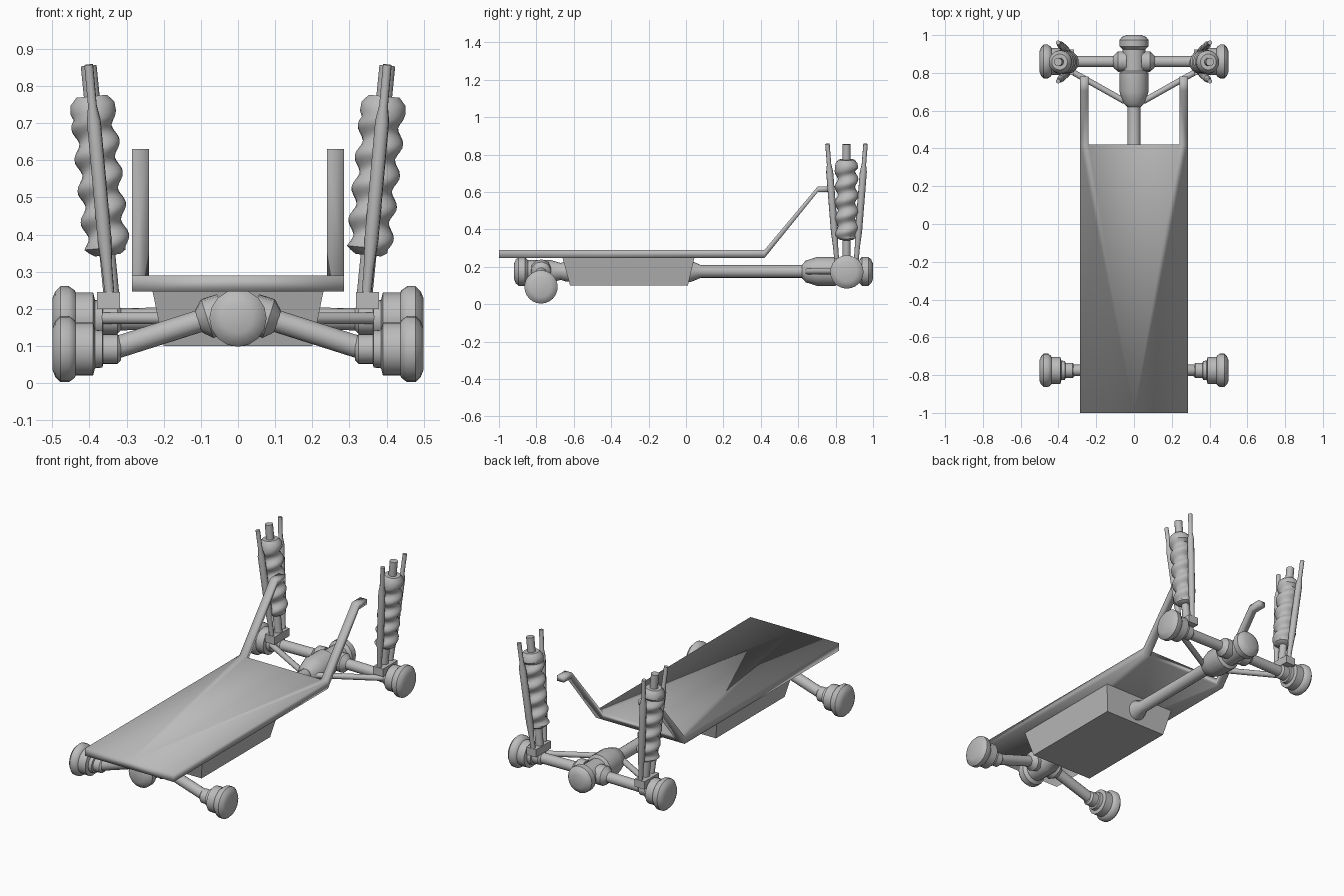
import bpy, bmesh, math
from mathutils import Vector

if "Cube" in bpy.data.objects:
    bpy.data.objects.remove(bpy.data.objects["Cube"])

grey = bpy.data.materials.new("plain_grey")
grey.diffuse_color = (0.5, 0.5, 0.5, 1)
grey.use_nodes = True
grey.node_tree.nodes["Principled BSDF"].inputs["Base Color"].default_value = grey.diffuse_color


def finish(name, bm, angle=40):
    bmesh.ops.recalc_face_normals(bm, faces=bm.faces)
    me = bpy.data.meshes.new(name)
    bm.to_mesh(me)
    bm.free()
    ob = bpy.data.objects.new(name, me)
    bpy.context.collection.objects.link(ob)
    me.materials.append(grey)
    bpy.ops.object.select_all(action='DESELECT')
    ob.select_set(True)
    bpy.context.view_layer.objects.active = ob
    bpy.ops.object.shade_smooth_by_angle(angle=math.radians(angle))
    return ob


def lathe(name, a, b, profile, segs=20, wave=None):
    """Turned part from a towards b; profile holds (distance, radius)."""
    a, axis = Vector(a), (Vector(b) - Vector(a)).normalized()
    u = axis.orthogonal().normalized()
    v = axis.cross(u)
    bm = bmesh.new()
    rings = []
    for d, r in profile:
        ring = []
        for i in range(segs):
            t = math.tau * i / segs
            rr = r + (wave(d, t) if wave else 0)
            ring.append(bm.verts.new(a + axis * d + (u * math.cos(t) + v * math.sin(t)) * rr))
        rings.append(ring)
    for p, q in zip(rings, rings[1:]):
        for i in range(segs):
            j = (i + 1) % segs
            bm.faces.new((p[i], p[j], q[j], q[i]))
    bm.faces.new(rings[0])
    bm.faces.new(rings[-1])
    return finish(name, bm)


def rod(name, a, b, r, segs=12):
    length = (Vector(b) - Vector(a)).length
    return lathe(name, a, b, [(0, r), (length, r)], segs)


def frustum(name, bottom, top, z0, z1):
    """Block between two rectangles (x0, x1, y0, y1)."""
    bm = bmesh.new()
    lo, hi = [[bm.verts.new((x, y, z)) for x, y in
               ((r[0], r[2]), (r[1], r[2]), (r[1], r[3]), (r[0], r[3]))]
              for r, z in ((bottom, z0), (top, z1))]
    bm.faces.new(lo)
    bm.faces.new(hi)
    for i in range(4):
        j = (i + 1) % 4
        bm.faces.new((lo[i], lo[j], hi[j], hi[i]))
    return finish(name, bm)


# Flat deck with two cranked rear arms, one softly shaded shell
bm = bmesh.new()
XI, XO = 0.24, 0.285


def pair(x, y, top, low):
    return bm.verts.new((x, y, top)), bm.verts.new((x, y, low))


nose = pair(0, -1, 0.29, 0.247)
tails, sides = [], []
for s in (-1, 1):
    corner = pair(s * XO, -1, 0.29, 0.247)
    path = ((0.42, 0.29, 0.247), (0.705, 0.63, 0.60), (0.78, 0.63, 0.60))
    outer = [pair(s * XO, *p) for p in path]
    inner = [pair(s * XI, *p) for p in path]
    for k in (0, 1):
        bm.faces.new((nose[k], corner[k], outer[0][k], inner[0][k]))
        for i in (0, 1):
            bm.faces.new((outer[i][k], outer[i + 1][k], inner[i + 1][k], inner[i][k]))
    edges = [(nose, corner), (corner, outer[0]), (outer[2], inner[2])]
    edges += [(w[i], w[i + 1]) for w in (outer, inner) for i in (0, 1)]
    for p, q in edges:
        bm.faces.new((p[0], q[0], q[1], p[1]))
    tails.append(inner[0])
for k in (0, 1):
    bm.faces.new((nose[k], tails[0][k], tails[1][k]))
bm.faces.new((tails[0][0], tails[1][0], tails[1][1], tails[0][1]))
finish("deck_with_arms", bm, 180)

# Tapered tub under the deck
frustum("tub", (-0.2, 0.2, -0.62, 0.01), (-0.23, 0.23, -0.66, 0.045), 0.1, 0.247)

# Drive shaft with flared root, and both differentials
lathe("drive_shaft", (0, -0.02, 0.175), (0, 1, 0.175),
      [(0, 0.06), (0.05, 0.055), (0.1, 0.034), (0.66, 0.034)], 16)
cap = [(0, 0.04), (0.01, 0.064), (0.025, 0.077), (0.06, 0.077), (0.075, 0.06)]
lathe("rear_differential", (0, 1, 0.175), (0, 0, 0.175),
      cap + [(0.19, 0.06), (0.2, 0.077), (0.3, 0.077), (0.36, 0.058), (0.38, 0.035)], 16)
lathe("front_differential", (0, -0.92, 0.175), (0, 0, 0.175),
      cap + [(0.2, 0.06), (0.25, 0.045), (0.28, 0.055), (0.33, 0.055)], 16)

hub = [(0, 0.055), (0.008, 0.075), (0.022, 0.089), (0.045, 0.089), (0.06, 0.078),
       (0.063, 0.072), (0.11, 0.072), (0.115, 0.052), (0.135, 0.05), (0.137, 0.04),
       (0.175, 0.04), (0.185, 0.03)]


def ripple(d, t):
    if not 0.12 < d < 0.48:
        return 0
    return 0.009 * math.cos(t - math.tau * (d - 0.08) / 0.085)


for s, side in ((-1, "left"), (1, "right")):
    # Axles, flanges and wheel hubs
    for end, y, z in (("front", -0.775, 0.092), ("rear", 0.86, 0.172)):
        start, stop = (s * 0.04, y, 0.175 + (0.175 - z) * 0.15), (s * 0.34, y, z)
        rod(f"{end}_axle_{side}", start, stop, 0.03, 16)
        lathe(f"{end}_flange_{side}", start, stop,
              [(0, 0.055), (0.045, 0.055), (0.065, 0.036), (0.07, 0.03)], 10)
        lathe(f"{end}_hub_{side}", (s * 0.5, y, z), (0, y, z), hub, 24)

    # Diagonal link from the rear differential to the hub
    rod(f"rear_link_{side}", (s * 0.05, 0.65, 0.175), (s * 0.37, 0.83, 0.175), 0.016)

    # Shock mount plate
    x0, x1 = sorted((s * 0.317, s * 0.38))
    plate = (x0, x1, 0.79, 0.925)
    frustum(f"shock_mount_{side}", plate, plate, 0.2, 0.245)

    # Ribbed shock body with a central rod
    foot, head = (s * 0.341, 0.858, 0.24), (s * 0.402, 0.858, 0.855)
    rod(f"shock_rod_{side}", foot, head, 0.022)
    body = [(0.105, 0.035), (0.115, 0.05)]
    body += [(0.125 + 0.0106 * i, 0.055) for i in range(34)]
    body += [(0.49, 0.062), (0.515, 0.06), (0.535, 0.042)]
    lathe(f"shock_spring_{side}", foot, head, body, 20, ripple)

    # Splayed guide rods before and behind the shock
    for k, where in ((-1, "front"), (1, "back")):
        a = (s * 0.345, 0.858 + k * 0.052, 0.23)
        b = (s * 0.402, 0.858 + k * 0.102, 0.858)
        lathe(f"{where}_guide_{side}", a, b,
              [(0, 0.013), (0.08, 0.014), (0.16, 0.019), (0.48, 0.019),
               (0.52, 0.012), (0.632, 0.012)], 10)
